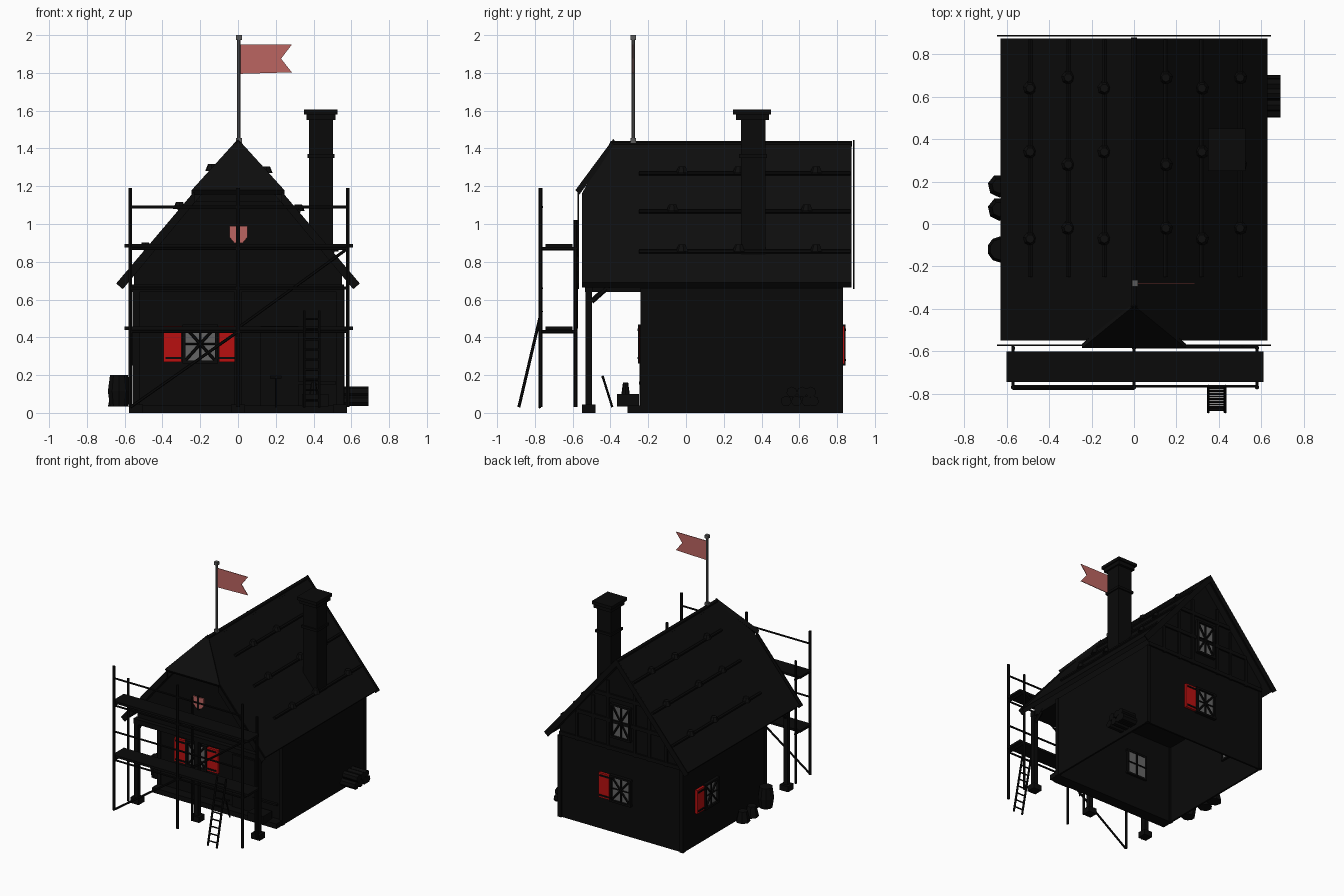
import bpy, bmesh, math
from mathutils import Vector

if "Cube" in bpy.data.objects:
    bpy.data.objects.remove(bpy.data.objects["Cube"])


def material(name, color):
    m = bpy.data.materials.new(name)
    m.use_nodes = True
    m.diffuse_color = (*color, 1)
    b = next(n for n in m.node_tree.nodes if n.type == 'BSDF_PRINCIPLED')
    b.inputs["Base Color"].default_value = (*color, 1)
    return m


DARK = material("charred wood", (.003, .003, .003))
ROOF = material("dark roof", (.004, .004, .004))
RED = material("shutter red", (.48, .005, .005))
PINK = material("faded red", (.5, .13, .12))
GLASS = material("window grey", (.13, .13, .13))
METAL = material("pole grey", (.1, .1, .1))


def finish(name, bm, mat):
    bmesh.ops.recalc_face_normals(bm, faces=bm.faces)
    me = bpy.data.meshes.new(name)
    bm.to_mesh(me)
    bm.free()
    me.materials.append(mat)
    ob = bpy.data.objects.new(name, me)
    bpy.context.collection.objects.link(ob)
    return ob


def box(name, x, y, z, mat=DARK, open_bottom=False):
    bm = bmesh.new()
    bmesh.ops.create_cube(bm, size=1)
    for v in bm.verts:
        v.co = [r[0] + (c + .5) * (r[1] - r[0]) for c, r in zip(v.co, (x, y, z))]
    if open_bottom:
        low = [f for f in bm.faces if f.calc_center_median().z < z[0] + .001]
        bmesh.ops.delete(bm, geom=low, context='FACES')
    return finish(name, bm, mat)


def rod(name, a, b, r, mat=DARK, sides=6, r2=None):
    a, b = Vector(a), Vector(b)
    bm = bmesh.new()
    bmesh.ops.create_cone(bm, cap_ends=True, segments=sides, radius1=r,
                          radius2=r if r2 is None else r2, depth=(b - a).length)
    q = (b - a).to_track_quat('Z', 'Y')
    for v in bm.verts:
        v.co = q @ v.co + (a + b) / 2
    return finish(name, bm, mat)


def slab(name, pts, offset, mat=DARK):
    """Extrude a flat outline by an offset vector."""
    bm = bmesh.new()
    f = bm.faces.new([bm.verts.new(p) for p in pts])
    ext = bmesh.ops.extrude_face_region(bm, geom=[f], use_keep_orig=True)
    for v in ext["geom"]:
        if isinstance(v, bmesh.types.BMVert):
            v.co += Vector(offset)
    return finish(name, bm, mat)


# Ground floor shell, front step and overhanging gable storey
walls = box("ground_walls", (-.55, .56), (-.23, .82), (0, .66), open_bottom=True)
mod = walls.modifiers.new("thickness", 'SOLIDIFY')
mod.thickness = .02
box("front_step", (-.55, .56), (-.31, -.23), (0, .04))
slab("gable_storey", [(-.55, -.5, .64), (.55, -.5, .64), (.55, -.5, .73),
                      (.23, -.5, 1.12), (-.23, -.5, 1.12), (-.55, -.5, .73)], (0, 1.32, 0))
slab("gable_peak", [(-.23, -.4, 1.12), (.23, -.4, 1.12), (0, -.4, 1.4)], (0, 1.22, 0))
for x in (-.54, .55):
    for y in (-.23, .81):
        box("corner_post", (x - .015, x + .015), (y - .01, y + .02), (0, .66))

# Roof slopes, clipped front hip and verge boards
for s in (-1, 1):
    slab("roof_slope", [(0, -.4, 1.435), (0, .875, 1.435), (s * .63, .875, .69),
                        (s * .63, -.55, .69), (s * .23, -.55, 1.163)],
         (-s * .022, 0, -.025), ROOF)
    for y, top in ((-.575, .23), (.883, 0)):
        z = 1.435 - top * 1.183
        slab("verge_board", [(s * top, y, z + .01), (s * .645, y, .685),
                             (s * .61, y, .655), (s * top, y, z - .05)], (0, .008, 0))
slab("front_hip", [(0, -.385, 1.45), (-.245, -.585, 1.18), (.245, -.585, 1.18)],
     (0, .02, -.025), ROOF)
rod("ridge_beam", (0, -.4, 1.425), (0, .88, 1.425), .015)

# Roof poles weighted with stones
for i, x in enumerate((-.49, -.31, -.14, .15, .32, .5)):
    z = 1.447 - abs(x) * 1.183
    rod("roof_pole", (x, -.25, z), (x, .87, z), .012)
    for y in ((.64, .34, -.07), (.69, .28, -.02))[i % 2]:
        rod("roof_stone", (x, y, z), (x, y, z + .035), .034, ROOF, 7, .02)

# Gable framing at the back
for z, w in ((.68, .55), (.9, .4), (1.1, .24)):
    box("gable_beam", (-w, w), (.82, .832), (z - .015, z + .015))
for x in (-.4, -.25, -.12, .12, .25, .4):
    box("gable_stud", (x - .012, x + .012), (.82, .83), (.66, 1.36 - abs(x) * 1.183))

# Chimney
for x, y, z in (((.376, .503), (.29, .42), (.7, 1.56)), ((.367, .512), (.28, .43), (1.35, 1.37)),
                ((.362, .517), (.265, .44), (1.55, 1.58)), ((.35, .526), (.25, .45), (1.58, 1.605))):
    box("chimney", x, y, z)


def window(place, normal, along, w, z0, z1, shutters):
    """Glazed opening with crossed bars; shutters lists sides along the wall."""
    c, n, t = Vector(place), Vector(normal), Vector(along)

    def part(name, a, b, d0, d1, mat):
        p, q = c + t * a[0] + n * d0, c + t * b[0] + n * d1
        lo = [sorted(v) for v in zip(p, q)]
        box(name, lo[0], lo[1], sorted((a[1], b[1])), mat)

    def at(a, z, d):
        p = c + t * a + n * d
        return (p.x, p.y, z)

    zm = (z0 + z1) / 2
    part("window_glass", (-w, z0), (w, z1), -.025, .008, GLASS)
    for s in (-1, 1):
        part("window_jamb", (s * w - .008, z0), (s * w + .008, z1), -.03, .025, DARK)
    for z in (z0, z1):
        part("window_rail", (-w - .01, z - .008), (w + .01, z + .008), -.03, .025, DARK)
    for d in (.012, -.028):
        rod("mullion", at(0, z0, d), at(0, z1, d), .007)
        rod("glazing_bar", at(-w, zm, d), at(w, zm, d), .006)
    for s in (-1, 1):
        rod("cross_bar", at(-w, zm - s * (z1 - zm), .015), at(w, zm + s * (z1 - zm), .015), .008)
    for s in shutters:
        part("shutter", (s * (w + .015), z0), (s * (w + .11), z1), 0, .02, RED)
        for z in (z0 + .02, z1 - .02):
            part("shutter_hinge", (s * w, z - .006), (s * (w + .1), z + .006), .02, .026, DARK)


window((-.2, -.23, 0), (0, -1, 0), (1, 0, 0), .085, .27, .46, (-1, 1))
window((0, .82, 0), (0, 1, 0), (1, 0, 0), .085, .26, .46, (1,))
window((0, .82, 0), (0, 1, 0), (1, 0, 0), .08, .78, 1.04, ())
window((-.55, .48, 0), (-1, 0, 0), (0, 1, 0), .08, .26, .45, (1,))

# Small shield-shaped gable light and front door
slab("gable_light", [(-.045, -.5, .99), (.05, -.5, .99), (.05, -.5, .93), (.025, -.5, .9),
                     (-.02, -.5, .9), (-.045, -.5, .93)], (0, -.009, 0), PINK)
box("light_bar", (-.004, .01), (-.515, -.5), (.89, 1))
box("front_door", (.12, .32), (-.245, -.23), (.04, .46))

# Posts carrying the overhang, with footings and braces
for x in (-.54, 0, .54):
    box("porch_post", (x - .018, x + .018), (-.533, -.497), (0, .67))
    box("post_footing", (x - .037, x + .037), (-.55, -.478), (0, .045))
    rod("post_brace", (x, -.5, .59), (x, -.41, .67), .014)
box("porch_beam", (-.56, .56), (-.535, -.495), (.64, .68))

# Scaffold
for x in (-.57, 0, .58):
    rod("outer_pole", (x, -.77, .03), (x, -.77, 1.19), .011)
    rod("inner_pole", (x, -.585, .03), (x, -.585, 1.02), .01)
    for z in (.43, .87):
        rod("cross_tube", (x, -.775, z), (x, -.575, z), .009)
for z in (.45, .885):
    box("scaffold_deck", (-.6, .61), (-.745, -.6), (z - .01, z + .008))
for z in (.43, .66, .87, 1.09):
    rod("guard_rail", (-.57, -.765, z), (.58, -.765, z), .008)
rod("scaffold_brace", (-.57, -.775, .03), (0, -.775, .43), .008)
rod("scaffold_brace", (0, -.58, .45), (.58, -.58, .87), .008)

# Ladder
for x in (.35, .43):
    rod("ladder_rail", (x, -.885, .03), (x, -.765, .54), .008)
for i in range(9):
    t = (i + .7) / 9.5
    p = Vector((.35, -.885 + .12 * t, .03 + .51 * t))
    rod("ladder_rung", p, p + Vector((.08, 0, 0)), .006)

# Flag and its pole
rod("flag_pole", (.005, -.28, 1.43), (.005, -.28, 1.99), .009, METAL, 8)
for z in (1.43, 1.975):
    box("pole_cap", (-.01, .02), (-.295, -.265), (z, z + .025), METAL)
slab("flag", [(.012, -.277, 1.795), (.285, -.277, 1.803), (.228, -.277, 1.875),
              (.285, -.277, 1.95), (.012, -.277, 1.95)], (0, -.005, 0), PINK)

# Barrel and sacks on one side, log pile on the other
rod("barrel_base", (-.63, -.12, .035), (-.63, -.12, .115), .05, DARK, 10, .062)
rod("barrel_top", (-.63, -.12, .115), (-.63, -.12, .2), .062, DARK, 10, .05)
for y in (.07, .18):
    rod("sack", (-.635, y, .035), (-.635, y, .12), .055, DARK, 7, .035)
for y, z in ((.53, .062), (.585, .062), (.64, .062), (.675, .062), (.56, .11), (.615, .11), (.66, .11)):
    rod("log", (.56, y, z), (.69, y, z), .029, DARK, 7)

# Clutter by the door
box("crate", (.34, .48), (-.365, -.25), (.035, .1))
rod("jug", (.4, -.32, .1), (.4, -.32, .16), .022, DARK, 8, .014)
box("bench_seat", (.3, .52), (-.25, -.23), (.15, .165))
rod("leaning_tool", (.2, -.39, .03), (.2, -.44, .19), .006)
rod("tool_head", (.17, -.44, .19), (.23, -.44, .19), .008)
